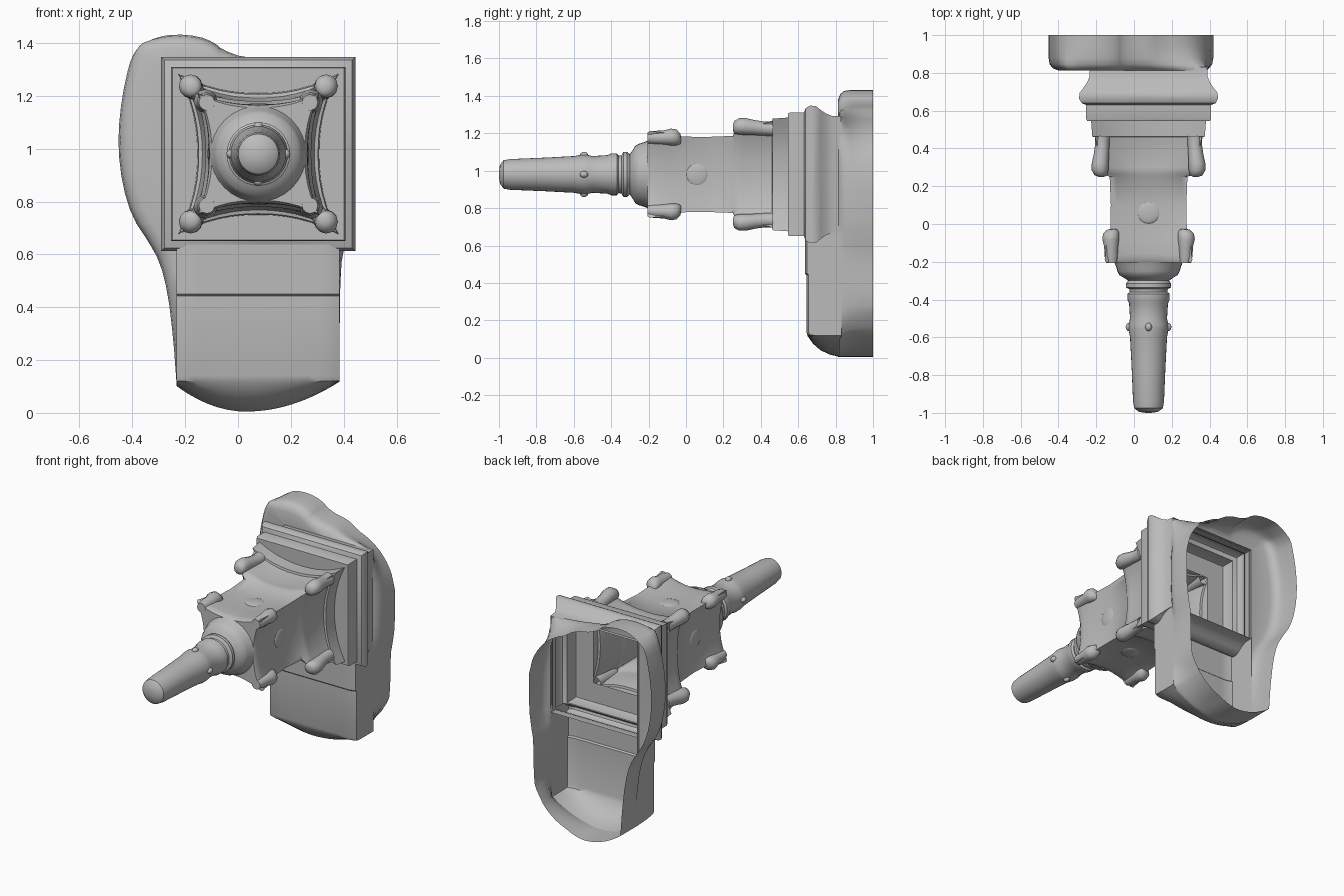
import bpy, bmesh, math
from mathutils import Vector

if "Cube" in bpy.data.objects:
    bpy.data.objects.remove(bpy.data.objects["Cube"])

CX, CZ = 0.077, 0.98             # tower axis, running along y
LEFT, RIGHT, TOP = -0.232, 0.385, 1.29

stone = bpy.data.materials.new("grey_stone")
stone.use_nodes = True
stone.diffuse_color = (0.5, 0.5, 0.5, 1)
stone.node_tree.nodes["Principled BSDF"].inputs["Base Color"].default_value = (0.5, 0.5, 0.5, 1)


def finish(bm, name, angle=35):
    bmesh.ops.remove_doubles(bm, verts=bm.verts, dist=0.0005)
    bmesh.ops.recalc_face_normals(bm, faces=bm.faces)
    mesh = bpy.data.meshes.new(name)
    bm.to_mesh(mesh)
    bm.free()
    mesh.materials.append(stone)
    ob = bpy.data.objects.new(name, mesh)
    bpy.context.collection.objects.link(ob)
    bpy.ops.object.select_all(action='DESELECT')
    ob.select_set(True)
    bpy.context.view_layer.objects.active = ob
    bpy.ops.object.shade_smooth_by_angle(angle=math.radians(angle))


def loft(name, rings, closed=True, cap=False, angle=35):
    bm = bmesh.new()
    rows = [[bm.verts.new(p) for p in r] for r in rings]
    n = len(rows[0])
    for a, b in zip(rows, rows[1:]):
        for i in range(n if closed else n - 1):
            j = (i + 1) % n
            bm.faces.new((a[i], a[j], b[j], b[i]))
    if cap:
        bm.faces.new(rows[0])
    finish(bm, name, angle)


def waisted(y, corner, mid, n=12):
    """Square ring whose sides curve in to mid."""
    pts = []
    for k in range(4):
        c, s = math.cos(k * math.pi / 2), math.sin(k * math.pi / 2)
        for i in range(n):
            t = -1 + 2 * i / n
            d, e = mid + (corner - mid) * abs(t) ** 2.2, t * corner
            pts.append((CX + d * c - e * s, y, CZ + d * s + e * c))
    return pts


def circle(y, r, x=CX, z=CZ, n=32):
    return [(x + r * math.cos(i * math.tau / n), y, z + r * math.sin(i * math.tau / n))
            for i in range(n)]


def blob(name, place, size):
    bm = bmesh.new()
    bmesh.ops.create_uvsphere(bm, u_segments=16, v_segments=10, radius=1)
    for v in bm.verts:
        v.co = Vector(place) + Vector([a * b for a, b in zip(v.co, size)])
    finish(bm, name, 60)


# Tower body with flared, concave-sided ends, standing on a concave foot
body = [(-.205, .225, .175), (-.19, .232, .185), (-.16, .228, .187), (-.09, .222, .186),
        (-.04, .203, .182), (.1, .2, .184), (.25, .206, .19), (.265, .24, .2),
        (.3, .257, .197), (.38, .268, .2), (.44, .278, .208), (.46, .284, .212),
        (.463, .298, .226), (.545, .304, .23)]
loft("tower_body", [waisted(*r) for r in body], cap=True, angle=50)

# Stepped square plinth, open behind
steps = [(.545, .2), (.545, .325), (.555, .33), (.63, .33), (.64, .355), (.665, .368),
         (.695, .365), (.72, .345), (.75, .325), (.78, .313), (.83, .31)]
loft("plinth", [waisted(y, h, h, 2) for y, h in steps])

# Turned neck and spire
turned = [(-1, .012), (-.995, .05), (-.975, .076), (-.94, .082), (-.75, .09), (-.6, .098),
          (-.56, .105), (-.53, .105), (-.5, .098), (-.42, .103), (-.4, .112), (-.37, .112),
          (-.36, .1), (-.345, .102), (-.335, .12), (-.315, .12), (-.3, .108), (-.285, .13),
          (-.27, .155), (-.25, .165), (-.225, .172), (-.2, .183)]
loft("spire", [circle(*r) for r in turned], cap=True)

# Studs on the spire, low bosses on the shaft
for k in range(4):
    c, s = math.cos(k * math.pi / 2), math.sin(k * math.pi / 2)
    blob("spire_stud", (CX + .103 * c, -.545, CZ + .103 * s), (.018, .022, .018))
    blob("shaft_boss", (CX + .18 * c, .06, CZ + .18 * s),
         (.012 + .05 * abs(s), .06, .012 + .05 * abs(c)))

# Curled horns on the corners of both flares: y, offset from the axis, radius
lower = [(.25, .25, .015), (.258, .252, .034), (.285, .257, .044), (.32, .256, .045),
         (.37, .25, .04), (.42, .245, .038), (.465, .245, .04)]
upper = [(-.206, .195, .03), (-.17, .197, .036), (-.12, .197, .038), (-.08, .2, .045),
         (-.05, .198, .042), (-.03, .19, .028), (-.025, .185, .01)]
for sx in (-1, 1):
    for sz in (-1, 1):
        for name, path in (("lower_horn", lower), ("upper_horn", upper)):
            loft(name, [circle(y, r, CX + sx * d, CZ + sz * d, 12) for y, d, r in path],
                 cap=True, angle=60)


# Lower box: front wall with a crease, bottom bowing back into the shell
def floor_z(x):
    return .005 + (.9 if x > .03 else 1.4) * (x - .03) ** 2


profile = [(.69, .68, 0), (.635, .64, 0), (.635, .45, 0), (.644, .442, 0), (.643, .14, 0),
           (.65, .122, .05), (.68, .12, .4), (.72, .12, .7), (.77, .12, .9), (.82, .12, 1)]
columns = []
for i in range(17):
    x = LEFT + (RIGHT - LEFT) * i / 16
    edge = .012 if i in (0, 16) else 0
    columns.append([(x, y + edge, z + (floor_z(x) - z) * t) for y, z, t in profile])
loft("box_front", columns, closed=False)
for name, col in (("box_right_wall", columns[0]), ("box_left_wall", columns[-1])):
    loft(name, [col, [(x, .832, z) for x, y, z in col]], closed=False)

# Open-backed shell: front edge rounded in to the box and plinth, rim corners rounder
side = [(-.234, .13), (-.245, .28), (-.265, .45), (-.295, .57), (-.34, .65), (-.4, .74),
        (-.437, .86), (-.454, 1.0), (-.448, 1.13), (-.427, 1.26), (-.39, 1.395),
        (-.36, 1.42), (-.24, 1.434), (-.15, 1.426), (-.09, 1.402), (-.06, 1.375), (.02, 1.345),
        (.15, 1.34), (.3, 1.33), (.38, 1.305), (.412, 1.24), (.42, 1.15), (.42, 1.05), (.42, .75),
        (.405, .64), (.388, .55), (.385, .3), (.385, .2)]
smooth = [side[0]]
for a, b in zip(side, side[1:]):
    smooth += [Vector(a).lerp(Vector(b), t) for t in (.25, .5, .75)]
outline = smooth + [(x, floor_z(x)) for x in
                    [RIGHT + (LEFT - RIGHT) * i / 24 for i in range(25)]]

# Rim corners: centre, radius, direction
corners = [((-.22, 1.19), .24, (-1, 1)), ((.06, .94), .36, (1, 1)), ((.04, .38), .355, (1, -1))]


def rim(p, weight):
    p = Vector(p)
    for centre, radius, (dx, dz) in corners:
        d = p - Vector(centre)
        if d.x * dx > 0 and d.y * dz > 0 and d.length > radius:
            fade = min(1, abs(d.x) / .12, abs(d.y) / .12)
            return p.lerp(Vector(centre) + d * (radius / d.length), weight * fade)
    return p


def pulled(p, inset):
    q = Vector((min(max(p.x, LEFT), RIGHT), min(p.y, TOP)))
    d = (q - p).length
    return p.lerp(q, min(1, inset / d)) if d > 1e-6 else p


shell = []
for y, inset, weight in ((1, 0, 1), (.94, 0, .9), (.88, 0, .65), (.845, .006, .35),
                         (.825, .022, .12), (.812, .055, 0), (.812, 1, 0)):
    ring = [pulled(rim(p, weight), inset) for p in outline]
    shell.append([(p.x, y, p.y) for p in ring])
loft("back_shell", shell, angle=50)
